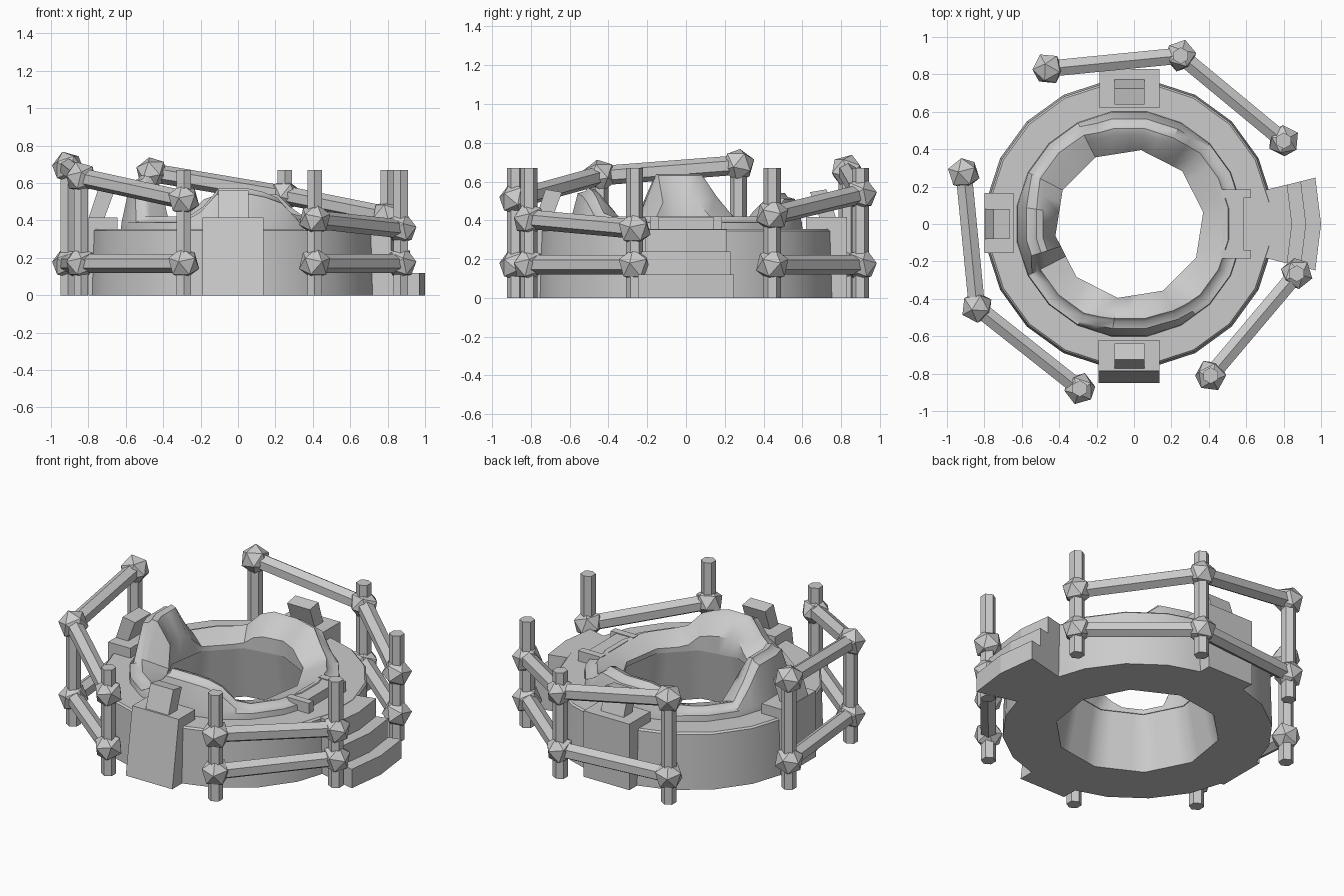
import bpy, bmesh, math
from mathutils import Vector, Matrix

if "Cube" in bpy.data.objects:
    bpy.data.objects.remove(bpy.data.objects["Cube"])

CX = -0.025
SEG = 40


def finish(name, bm, smooth=False):
    bmesh.ops.recalc_face_normals(bm, faces=bm.faces)
    me = bpy.data.meshes.new(name)
    bm.to_mesh(me)
    bm.free()
    ob = bpy.data.objects.new(name, me)
    bpy.context.collection.objects.link(ob)
    if smooth:
        bpy.ops.object.select_all(action='DESELECT')
        ob.select_set(True)
        bpy.context.view_layer.objects.active = ob
        bpy.ops.object.shade_smooth_by_angle(angle=math.radians(40))
    return ob


def poly_r(r, n, deg):
    # radius of an n-gon with a corner at 9 degrees
    step = 360 / n
    a = (deg - 9) % step - step / 2
    return r * math.cos(math.pi / n) / math.cos(math.radians(a))


def lathe(name, section, smooth=False):
    # section(angle) gives a closed loop of (radius, sides, z)
    bm = bmesh.new()
    rings = []
    for i in range(SEG):
        deg = i * 360 / SEG
        a = math.radians(deg)
        loop = []
        for r, n, z in section(deg):
            q = poly_r(r, n, deg)
            loop.append(bm.verts.new((CX + q * math.cos(a), q * math.sin(a), z)))
        rings.append(loop)
    m = len(rings[0])
    for i in range(SEG):
        p, q = rings[i], rings[(i + 1) % SEG]
        for j in range(m):
            k = (j + 1) % m
            bm.faces.new((p[j], q[j], q[k], p[k]))
    return finish(name, bm, smooth)


def extrude_profile(name, pts, w0, w1, turn):
    # pts are (radius, z), extruded sideways, then turned about the ring axis
    bm = bmesh.new()
    a = [bm.verts.new((r, w0, z)) for r, z in pts]
    b = [bm.verts.new((r, w1, z)) for r, z in pts]
    bm.faces.new(a)
    bm.faces.new(b)
    for i in range(len(pts)):
        j = (i + 1) % len(pts)
        bm.faces.new((a[i], a[j], b[j], b[i]))
    m = Matrix.Translation((CX, 0, 0)) @ Matrix.Rotation(math.radians(turn), 4, 'Z')
    bm.transform(m)
    return finish(name, bm)


def rod(name, p, q, r=0.044):
    p, q = Vector(p), Vector(q)
    d = q - p
    bm = bmesh.new()
    bmesh.ops.create_cone(bm, cap_ends=True, segments=6, radius1=r, radius2=r, depth=d.length)
    bm.transform(Matrix.Translation((p + q) / 2) @ d.to_track_quat('Z', 'Y').to_matrix().to_4x4())
    return finish(name, bm)


def node(name, p):
    bm = bmesh.new()
    bmesh.ops.create_icosphere(bm, subdivisions=1, radius=0.088)
    tilt = Matrix.Rotation(math.atan2(p[1], p[0]), 4, 'Z') @ Matrix.Rotation(0.35, 4, 'Y')
    bm.transform(Matrix.Translation(p) @ tilt)
    return finish(name, bm)


# broad base ring with a slightly narrowing hole
lathe("base_ring", lambda d: [(0.475, 10, 0), (0.775, 20, 0), (0.765, 20, 0.345),
                              (0.755, 20, 0.355), (0.402, 10, 0.355)], True)

# collar whose rim rises into three peaks
KEYS = [(0, .42), (48, .42), (62, .54), (105, .54), (118, .42), (155, .42), (170, .64),
        (198, .64), (207, .42), (248, .42), (259, .57), (279, .57), (295, .54), (308, .42),
        (360, .42)]


def rim(d):
    for (a, h), (b, k) in zip(KEYS, KEYS[1:]):
        if a <= d <= b:
            return h + (k - h) * (d - a) / (b - a)


def collar_section(d):
    h = rim(d)
    e = h - 0.42
    return [(0.61, 20, 0.34), (0.605, 20, 0.39), (0.585 - 0.13 * e, 20, h - 0.03),
            (0.55 - 0.15 * e, 20, h - 0.02), (0.535 - 0.15 * e, 20, h),
            (0.50 - 0.15 * e, 20, h - 0.01), (0.40, 10, 0.37 + 0.55 * e), (0.40, 10, 0.34)]


lathe("collar", collar_section, True)

# three side blocks, each with a leaning wedge on top
for side, turn, top, foot, w0, w1 in (("back", 90, .83, .83, -.16, .16),
                                      ("left", 180, .775, .775, -.165, .155),
                                      ("front", 270, .785, .85, -.165, .16)):
    extrude_profile(side + "_block", [(.62, 0), (foot, 0), (top, .417), (.62, .417)], w0, w1, turn)
    extrude_profile(side + "_wedge", [(.69, .41), (.775, .41), (.725, .56), (.64, .545)],
                    -.08, .08, turn)

# stepped stair on the right, fanned about the ring axis
for i, (r, z) in enumerate(((0.87, .353), (0.945, .24), (1.025, .12))):
    bm = bmesh.new()
    fan = [(0.6, -14), (0.6, 14), (r, 14), (r, 0), (r, -14)]
    pts = [(CX + q * math.cos(math.radians(a)), q * math.sin(math.radians(a))) for q, a in fan]
    lo = [bm.verts.new((x, y, 0)) for x, y in pts]
    hi = [bm.verts.new((x, y, z)) for x, y in pts]
    bm.faces.new(lo)
    bm.faces.new(hi)
    for j in range(5):
        k = (j + 1) % 5
        bm.faces.new((lo[j], lo[k], hi[k], hi[j]))
    finish("stair_step_%d" % (i + 1), bm)

# doorway threshold across the collar
extrude_profile("threshold_slab", [(.50, .34), (.61, .34), (.61, .415), (.50, .415)], -.15, .15, 0)
for s in (-1, 1):
    extrude_profile("threshold_end", [(.49, .34), (.65, .34), (.65, .42), (.49, .42)],
                    s * .14, s * .185, 0)

# fence: groups of (x, y, height of the upper joint)
FENCES = [[(-.46, .83, .655), (.25, .90, .535), (.80, .445, .425)],
          [(-.91, .27, .685), (-.84, -.445, .63), (-.29, -.88, .51)],
          [(.41, -.81, .405), (.87, -.265, .355)]]
for g in FENCES:
    for x, y, h in g:
        rod("fence_post", (x, y, 0), (x, y, .67))
        node("lower_joint", (x, y, .17))
        node("upper_joint", (x, y, h))
    for (x, y, h), (u, v, k) in zip(g, g[1:]):
        rod("lower_rail", (x, y, .17), (u, v, .17), .05)
        rod("upper_rail", (x, y, h), (u, v, k), .05)
